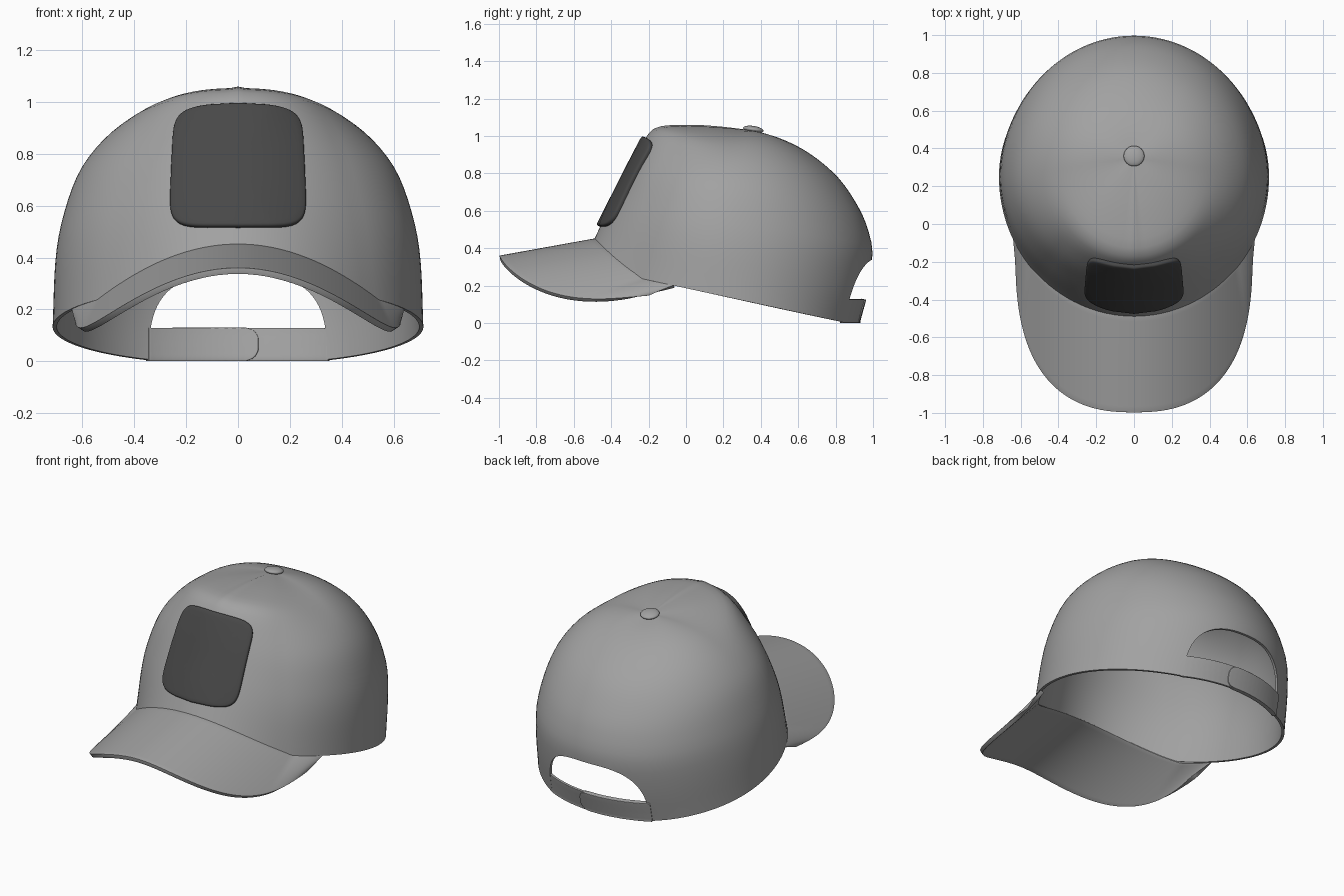
import bpy, bmesh, math
from mathutils import Vector
from mathutils.bvhtree import BVHTree

if "Cube" in bpy.data.objects:
    bpy.data.objects.remove(bpy.data.objects["Cube"])


def resample(pts, n):
    """Smooth curve through pts, returned as n+1 evenly spaced points."""
    p = [Vector(q) for q in pts]
    p = [2 * p[0] - p[1]] + p + [2 * p[-1] - p[-2]]
    fine = []
    for i in range(1, len(p) - 2):
        a, b, c, d = p[i - 1:i + 3]
        for k in range(20):
            t = k / 20
            fine.append(0.5 * (2 * b + (c - a) * t + (2 * a - 5 * b + 4 * c - d) * t * t
                               + (3 * b - a - 3 * c + d) * t ** 3))
    fine.append(p[-2])
    acc = [0]
    for a, b in zip(fine, fine[1:]):
        acc.append(acc[-1] + (b - a).length)
    out, j = [], 0
    for i in range(n + 1):
        s = acc[-1] * i / n
        while j < len(fine) - 2 and acc[j + 1] < s:
            j += 1
        out.append(fine[j].lerp(fine[j + 1], min(1, (s - acc[j]) / (acc[j + 1] - acc[j]))))
    return out


def grey(name, v):
    mat = bpy.data.materials.new(name)
    mat.diffuse_color = (v, v, v, 1)
    mat.use_nodes = True
    mat.node_tree.nodes["Principled BSDF"].inputs["Base Color"].default_value = mat.diffuse_color
    return mat


cloth, dark = grey("mid_grey", 0.36), grey("dark_grey", 0.065)


def sheet(name, grid):
    """Quad sheet from a grid of points; doubled points are merged."""
    bm = bmesh.new()
    v = [[bm.verts.new(p) for p in row] for row in grid]
    for r0, r1 in zip(v, v[1:]):
        for j in range(len(r0) - 1):
            bm.faces.new((r0[j], r1[j], r1[j + 1], r0[j + 1]))
    bmesh.ops.remove_doubles(bm, verts=bm.verts, dist=1e-5)
    me = bpy.data.meshes.new(name)
    bm.to_mesh(me)
    bm.free()
    ob = bpy.data.objects.new(name, me)
    bpy.context.collection.objects.link(ob)
    return ob


def finish(ob, mat, thick=0, offset=0, bevel=0, cutter=None):
    """Colour, thicken, bevel, cut and shade."""
    ob.data.materials.append(mat)
    if thick:
        m = ob.modifiers.new("thickness", 'SOLIDIFY')
        m.thickness, m.offset = thick, offset
    if bevel:
        m = ob.modifiers.new("edge", 'BEVEL')
        m.width, m.segments = bevel, 3
        m.limit_method, m.angle_limit = 'ANGLE', math.radians(45)
    if cutter:
        m = ob.modifiers.new("cut", 'BOOLEAN')
        m.operation, m.object, m.solver = 'DIFFERENCE', cutter, 'EXACT'
    bpy.ops.object.select_all(action='DESELECT')
    ob.select_set(True)
    bpy.context.view_layer.objects.active = ob
    for m in list(ob.modifiers):
        bpy.ops.object.modifier_apply(modifier=m.name)
    bpy.ops.object.shade_smooth_by_angle(angle=math.radians(40))


def spow(v, e):
    return math.copysign(abs(v) ** e, v)


def brim_z(x, y):
    return 0.36 + 0.18 * (y + 1) - 0.9 * x * x


def rim_z(x, y):
    z = max(0, 0.198 - 0.2165 * (y + 0.055))
    return max(z, brim_z(x, y) - 0.012) if y < 0.1 else z


def outline(th):
    c = math.cos(th)
    return Vector((0.715 * math.sin(th), 0.25 - (0.745 if c > 0 else 0.75) * c))


# crown: profiles (radius fraction, height fraction) from rim to top
N, M = 30, 120
front = resample([(1, 0), (.92, .24), (.83, .49), (.72, .80), (.65, .965), (.57, 1.03),
                  (.36, 1.04), (.17, 1.025), (0, 1)], N)
side = resample([(1, 0), (.985, .285), (.945, .47), (.86, .66), (.73, .80), (.57, .90),
                 (.4, .96), (.2, .992), (0, 1)], N)
back = resample([(.885, 0), (.955, .17), (.995, .35), (.97, .46), (.89, .59), (.72, .75),
                 (.49, .875), (.25, .955), (0, 1)], N)
apex = Vector((0, 0.35))
grid = []
for i in range(M + 1):
    th = 2 * math.pi * i / M - math.pi
    c = math.cos(th)
    end = front if c > 0 else back
    prof = [side[k].lerp(end[k], c * c) for k in range(N + 1)]
    o = outline(th) - apex
    r = apex + o * prof[0].x
    rim = rim_z(r.x, r.y)
    row = []
    for k, p in enumerate(prof):
        q = apex + o * p.x
        seam = max(0, 1 - abs(th) / 0.09) * max(0, math.sin(math.pi * (k / N - 0.5) / 0.5))
        row.append((q.x, q.y, rim + (1.03 - rim) * p.y + 0.006 * seam))
    grid.append(row)
crown = sheet("crown", grid)
tree = BVHTree.FromPolygons([v.co.copy() for v in crown.data.vertices],
                            [tuple(p.vertices) for p in crown.data.polygons])


def on_crown(x, z, s):
    """Point on the crown seen from the front (s=-1) or the back (s=1)."""
    hit = tree.ray_cast(Vector((x, 3 * s, z)), Vector((0, -s, 0)))[0]
    if hit is None or hit.y * s < -0.2 + 0.3 * s:
        near = tree.find_nearest(Vector((x, 0.85 if s > 0 else -0.2, z)))[0]
        hit = Vector((x, near.y, z))
    return hit


# arched back opening
arch = [(0.343 * spow(math.cos(a), 2 / 3), 0.337 * abs(math.sin(a)) ** (2 / 3))
        for a in [math.pi * i / 48 for i in range(49)]]
arch += [(-0.343, -0.2), (0.343, -0.2)]
bm = bmesh.new()
f = bm.faces.new([bm.verts.new((x, 0.5, z)) for x, z in arch])
ext = bmesh.ops.extrude_face_region(bm, geom=[f])
bmesh.ops.translate(bm, vec=(0, 0.8, 0),
                    verts=[g for g in ext['geom'] if isinstance(g, bmesh.types.BMVert)])
bmesh.ops.recalc_face_normals(bm, faces=bm.faces)
me = bpy.data.meshes.new("opening_cutter")
bm.to_mesh(me)
bm.free()
cutter = bpy.data.objects.new("opening_cutter", me)
bpy.context.collection.objects.link(cutter)
cutter.hide_render = True
finish(crown, cloth, 0.016, -1, cutter=cutter)
bpy.data.objects.remove(cutter)

# curved brim, from the crown rim to the outer edge
grid = []
for i in range(81):
    s = i / 40 - 1
    a = s * math.pi / 2
    outer = Vector((0.615 * spow(math.sin(a), 0.8), -0.2 - 0.795 * abs(math.cos(a)) ** 0.8))
    inner = outline(math.radians(65) * s) * 0.975
    lift = max(0, rim_z(inner.x, inner.y) + 0.008 - brim_z(inner.x, inner.y))
    row = []
    for k in range(17):
        q = inner.lerp(outer, k / 16)
        row.append((q.x, q.y, brim_z(q.x, q.y) + lift * (1 - k / 16) - 0.012))
    grid.append(row)
finish(sheet("brim", grid), cloth, 0.024, 0, 0.006)

# front patch hugging the crown
grid = []
for i in range(97):
    a = 2 * math.pi * i / 96
    row = []
    for k in range(11):
        u = 0.255 * spow(math.cos(a), 0.3) * k / 10
        v = spow(math.sin(a), 0.3) * k / 10
        x = u * (1 - 0.04 * v)
        z = 0.752 + 0.238 * v - 0.5 * x * x * max(0, v)
        row.append(on_crown(x, z, -1) + Vector((0, -0.88, 0.47)) * 0.006)
    grid.append(row)
finish(sheet("front_patch", grid), dark, 0.032, 0, 0.012)


# back strap, two overlapping halves with a rounded end
def strap(name, tip, root, thick):
    grid = []
    for i in range(41):
        row = []
        for k in range(17):
            z = 0.001 + 0.126 * k / 16
            d = max(0, abs(z - 0.064) - 0.013) / 0.05
            e = tip + math.copysign(0.05 * (1 - math.sqrt(max(0, 1 - d * d))), root - tip)
            x = e + (root - e) * i / 40
            p = on_crown(x, max(z, 0.012), 1)
            row.append((x, p.y - 0.009, z))
        grid.append(row)
    finish(sheet(name, grid), cloth, thick, 0, 0.003)


strap("strap_left", 0.08, -0.35, 0.026)
strap("strap_right", -0.04, 0.35, 0.014)

# top button
bpy.ops.mesh.primitive_uv_sphere_add(segments=32, ring_count=16, radius=1,
                                     location=(0, 0.36, 1.035), rotation=(-0.15, 0, 0))
button = bpy.context.object
button.name = "top_button"
button.scale = (0.055, 0.055, 0.019)
finish(button, cloth)
